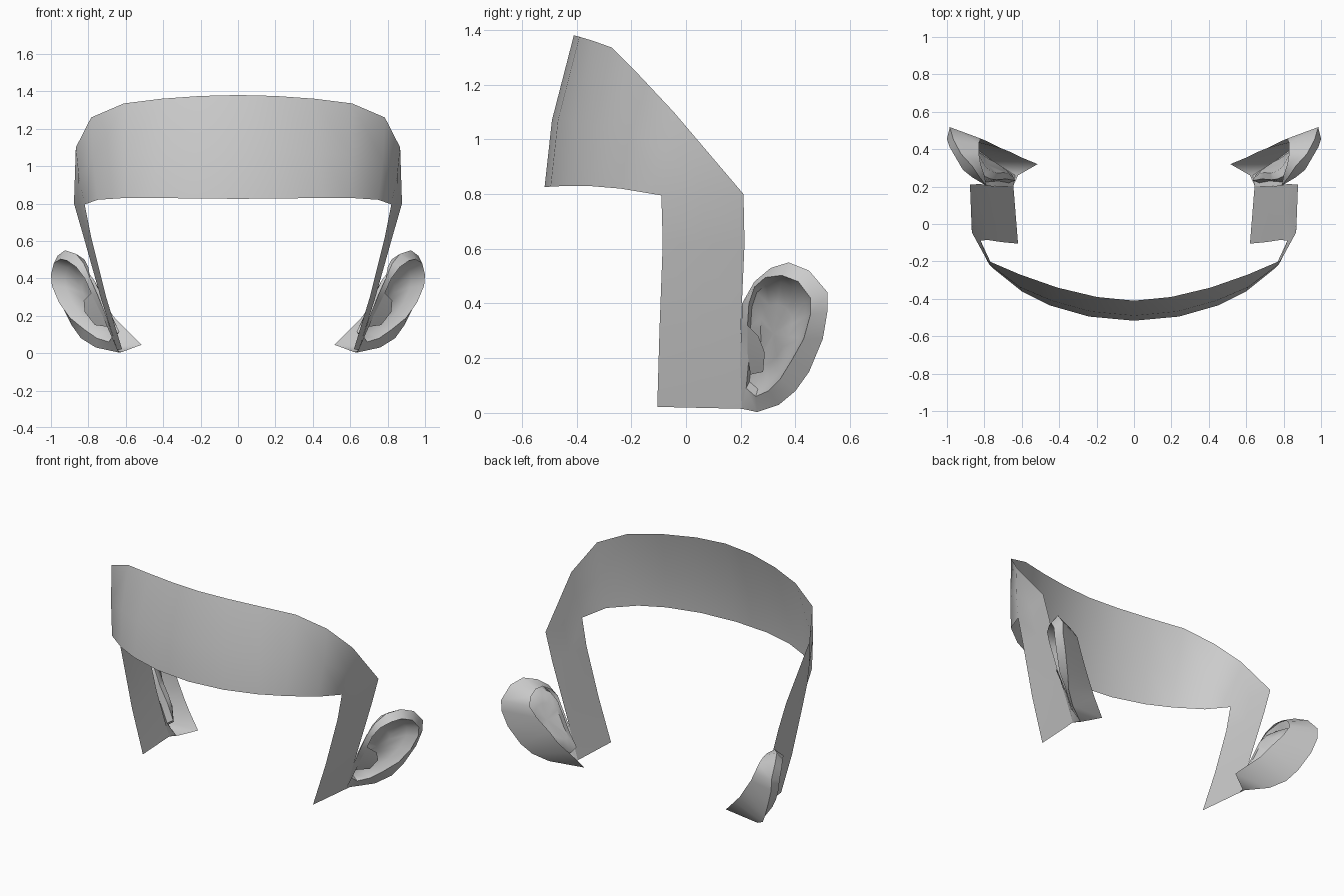
import bpy, bmesh, math
from mathutils import Vector


def grid(bm, rows, closed=False):
    """Skin neighbouring rows of points with quads."""
    rows = [[bm.verts.new(p) for p in row] for row in rows]
    for a, b in zip(rows, rows[1:]):
        n = len(a)
        for i in range(n if closed else n - 1):
            j = (i + 1) % n
            bm.faces.new((a[i], b[i], b[j], a[j]))


def finish(name, bm, angle):
    bmesh.ops.remove_doubles(bm, verts=bm.verts[:], dist=0.002)
    mesh = bpy.data.meshes.new(name)
    bm.to_mesh(mesh)
    bm.free()
    ob = bpy.data.objects.new(name, mesh)
    bpy.context.collection.objects.link(ob)
    mirror = ob.modifiers.new("mirror", 'MIRROR')
    mirror.use_clip = True
    bpy.ops.object.select_all(action='DESELECT')
    ob.select_set(True)
    bpy.context.view_layer.objects.active = ob
    bpy.ops.object.shade_smooth_by_angle(angle=math.radians(angle))
    return ob


# Forehead band: top, middle and bottom edges, centre to side
top = [(0, -.41, 1.38), (.2, -.39, 1.375), (.41, -.34, 1.36), (.61, -.27, 1.335),
       (.785, -.195, 1.26), (.867, -.045, 1.10), (.877, .21, .80)]
mid = [(0, -.49, 1.07), (.23, -.468, 1.07), (.44, -.41, 1.065), (.61, -.338, 1.055),
       (.775, -.215, 1.03), (.852, -.07, .95), (.85, .06, .797)]
low = [(0, -.517, .825), (.24, -.495, .827), (.45, -.435, .83), (.6, -.36, .83),
       (.75, -.24, .82), (.82, -.09, .795), (.82, -.09, .795)]
bm = bmesh.new()
grid(bm, [top, mid, low])

# Side strips running down in front of the ears: front and back edges
front = [(.82, -.09, .795), (.785, -.085, .62), (.705, -.097, .3), (.62, -.105, .022)]
back = [(.877, .21, .80), (.825, .214, .62), (.735, .2, .3), (.645, .205, .015)]
rows = []
for f, b in zip(front, back):
    m = (Vector(f) + Vector(b)) / 2
    if f[2] > .7:
        m = Vector(mid[-1])
    rows.append([f, m, b])
grid(bm, rows)
finish("forehead_band", bm, 50)

# Ear rings, each going front - top - back - lobe - front
outer = [(.79, .205, .40), (.825, .25, .48), (.865, .31, .53), (.925, .375, .55),
         (.965, .45, .52), (.985, .518, .44), (.983, .517, .37), (.95, .50, .27),
         (.89, .45, .15), (.84, .40, .08), (.76, .34, .03), (.635, .26, .003),
         (.645, .205, .015), (.705, .197, .2), (.75, .203, .31)]
rim = [(.82, .23, .40), (.865, .25, .46), (.915, .29, .495), (.95, .35, .503),
       (.985, .41, .48), (1.0, .455, .42), (.995, .455, .36), (.957, .43, .27),
       (.90, .385, .19), (.82, .345, .125), (.755, .30, .08), (.69, .255, .06),
       (.67, .22, .09), (.725, .23, .2), (.785, .225, .32)]
rear = [outer[0], (.80, .26, .46), (.82, .32, .50), (.83, .38, .50), (.83, .43, .47),
        (.82, .457, .42), (.78, .44, .35), (.71, .405, .26), (.66, .385, .19),
        (.60, .355, .13), (.515, .32, .045), (.62, .26, .006)] + outer[12:]
centre = Vector((.79, .32, .29))


def inward(t, depth):
    return [Vector(p).lerp(centre, t) - Vector((depth, 0, 0)) for p in rim]


bm = bmesh.new()
grid(bm, [rear, outer, rim, inward(.12, .05), inward(.5, .06), [centre] * len(rim)],
     closed=True)

# Small flap over the ear opening
grid(bm, [[(.785, .225, .32), (.735, .225, .22), (.69, .235, .14)],
          [(.825, .265, .28), (.82, .288, .22), (.765, .282, .15)]])
finish("ear", bm, 50)
